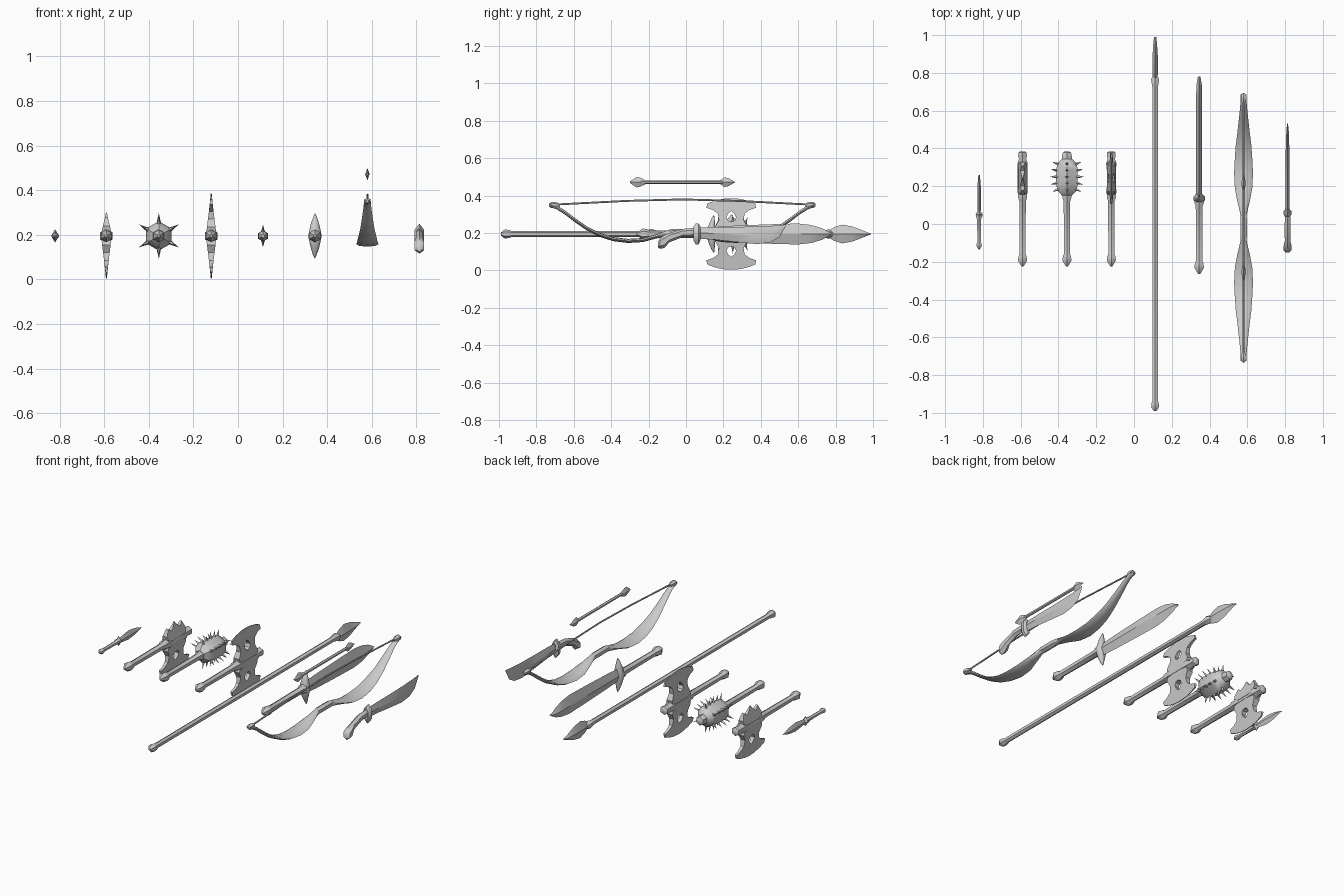
import bpy
import bmesh
from math import cos, sin, pi, radians
from mathutils import Vector, Matrix

cube = bpy.data.objects.get("Cube")
if cube:
    bpy.data.objects.remove(cube, do_unlink=True)

GREY = (0.6, 0.6, 0.6, 1)
steel = bpy.data.materials.new("plain_grey")
steel.use_nodes = True
steel.diffuse_color = GREY
steel.node_tree.nodes["Principled BSDF"].inputs["Base Color"].default_value = GREY
AXIS = 0.195  # common height of the shafts


def finish(name, bm, angle=40):
    """Turn a bmesh into a named, shaded object."""
    bmesh.ops.recalc_face_normals(bm, faces=bm.faces[:])
    mesh = bpy.data.meshes.new(name)
    bm.to_mesh(mesh)
    bm.free()
    obj = bpy.data.objects.new(name, mesh)
    bpy.context.collection.objects.link(obj)
    mesh.materials.append(steel)
    bpy.ops.object.select_all(action="DESELECT")
    obj.select_set(True)
    bpy.context.view_layer.objects.active = obj
    bpy.ops.object.shade_smooth_by_angle(angle=radians(angle))
    return obj


def loft(name, x, stations, sides=6, angle=40):
    """Skin along y through sections (y, low z, high z, half width in x)."""
    bm = bmesh.new()
    rings = []
    for y, low, high, half in stations:
        mid, tall = (low + high) / 2, (high - low) / 2
        turns = [pi / 2 + 2 * pi * i / sides for i in range(sides)]
        rings.append([bm.verts.new((x + half * cos(a), y, mid + tall * sin(a)))
                      for a in turns])
    for a, b in zip(rings, rings[1:]):
        for i in range(sides):
            j = (i + 1) % sides
            bm.faces.new((a[i], a[j], b[j], b[i]))
    bm.faces.new(rings[0])
    bm.faces.new(rings[-1])
    return finish(name, bm, angle)


def spindle(name, x, profile, z=AXIS, sides=6):
    """Straight round part from (y, radius) pairs."""
    return loft(name, x, [(y, z - r, z + r, r) for y, r in profile], sides)


def blade(name, x, profile, thick, z=AXIS):
    """Symmetric diamond-section blade from (y, half height) pairs."""
    widest = max(h for _, h in profile)
    return loft(name, x, [(y, z - h, z + h, thick * min(1, 0.4 + h / widest))
                          for y, h in profile], 4, 25)


def grip(name, x, start, end, r):
    """Shaft with a pointed pommel at the start and a flared collar at the end."""
    spindle(name, x, [(start, r * 0.3), (start + r * 1.6, r * 1.4),
                      (start + r * 2.6, r * 1.25), (start + r * 3.4, r * 0.9),
                      (end - r * 2.2, r), (end - r * 1.2, r * 1.4),
                      (end, r * 1.25)])


def plate(name, x, loops, centre_y, sign, reach, root):
    """Wedge plate in the yz plane; first loop is the rim, others are holes."""
    bm = bmesh.new()
    edges = []
    for loop in loops:
        verts = []
        for dy, dz in loop:
            half = max(0.002, root * (1 - dz / reach))
            verts.append(bm.verts.new((half, centre_y + dy, AXIS + sign * dz)))
        for a, b in zip(verts, verts[1:] + verts[:1]):
            edges.append(bm.edges.new((a, b)))
    bmesh.ops.triangle_fill(bm, edges=edges, use_beauty=True)
    grown = bmesh.ops.extrude_face_region(bm, geom=bm.faces[:])
    for v in grown["geom"]:
        if isinstance(v, bmesh.types.BMVert):
            v.co.x = -v.co.x
    bmesh.ops.translate(bm, verts=bm.verts[:], vec=(x, 0, 0))
    finish(name, bm, 30)


def mirrored(half):
    """Close a half outline across its own middle line."""
    return half + [(-dy, dz) for dy, dz in reversed(half) if dy > 0]


# Shared axe shapes, measured from the shaft
HEAD_Y = 0.242
AXE_RIM = mirrored([(0.075, 0), (0.085, 0.04), (0.066, 0.075), (0.072, 0.11),
                    (0.1, 0.13), (0.133, 0.14), (0.128, 0.163),
                    (0.09, 0.178), (0.045, 0.188), (0, 0.191)])
AXE_HOLE = mirrored([(0, 0.065), (0.018, 0.072), (0.026, 0.09),
                     (0.016, 0.11), (0, 0.122)])
POLL_RIM = mirrored([(0.075, 0), (0.085, 0.045), (0.065, 0.085), (0.04, 0.065),
                     (0.02, 0.08), (0, 0.105)])


def axe_shaft(name, x):
    grip(name + "_handle", x, -0.225, 0.165, 0.02)
    spindle(name + "_socket", x, [(0.15, 0.024), (0.17, 0.032), (0.2, 0.027),
                                  (0.28, 0.027), (0.32, 0.032), (0.345, 0.022),
                                  (0.36, 0.027), (0.378, 0.025), (0.385, 0.014)])


# Dagger
grip("dagger_handle", -0.82, -0.135, 0.05, 0.012)
blade("dagger_guard", -0.82, [(0.035, 0.015), (0.05, 0.03), (0.062, 0.012)], 0.018)
blade("dagger_blade", -0.82, [(0.05, 0.014), (0.09, 0.02), (0.14, 0.027),
                              (0.2, 0.02), (0.26, 0.001)], 0.009)

# Single-bit axe
axe_shaft("single_axe", -0.59)
plate("single_axe_bit", -0.59, [AXE_RIM, AXE_HOLE], HEAD_Y, -1, 0.195, 0.024)
plate("single_axe_poll", -0.59, [POLL_RIM], HEAD_Y, 1, 0.11, 0.026)

# Double-bit axe
axe_shaft("double_axe", -0.12)
for side, sign in (("upper", 1), ("lower", -1)):
    plate("double_axe_bit_" + side, -0.12, [AXE_RIM, AXE_HOLE], HEAD_Y,
          sign, 0.195, 0.024)

# Spiked mace
MACE_X = -0.355
grip("mace_handle", MACE_X, -0.225, 0.165, 0.02)
spindle("mace_head", MACE_X, [(0.15, 0.03), (0.175, 0.056), (0.21, 0.066),
                              (0.29, 0.066), (0.325, 0.056), (0.345, 0.03),
                              (0.36, 0.03), (0.378, 0.025), (0.385, 0.012)])
bm = bmesh.new()
for row in range(5):
    lean = (row - 2) / 2
    for k in range(6):
        a = pi / 6 + k * pi / 3
        out = Vector((cos(a), lean * 0.35, sin(a))).normalized()
        base = Vector((MACE_X, 0.25 + lean * 0.07, AXIS))
        base += Vector((cos(a), 0, sin(a))) * (0.076 - 0.012 * abs(lean))
        spin = Vector((0, 0, 1)).rotation_difference(out).to_matrix().to_4x4()
        bmesh.ops.create_cone(bm, segments=4, radius1=0.012, radius2=0, depth=0.055,
                              matrix=Matrix.Translation(base) @ spin)
finish("mace_spikes", bm, 25)

# Spear
spindle("spear_shaft", 0.112, [(-0.99, 0.008), (-0.97, 0.024), (-0.95, 0.022),
                               (-0.93, 0.016), (0.72, 0.016), (0.765, 0.025),
                               (0.785, 0.014)])
blade("spear_head", 0.112, [(0.76, 0.016), (0.79, 0.036), (0.835, 0.05),
                            (0.89, 0.04), (0.95, 0.017), (0.99, 0.001)], 0.014)

# Broad sword
grip("sword_handle", 0.345, -0.265, 0.14, 0.021)
bm = bmesh.new()
bmesh.ops.create_icosphere(bm, subdivisions=2, radius=1)
for v in bm.verts:
    taper = 1 - 0.6 * abs(v.co.z)
    v.co = (0.345 + v.co.x * 0.032 * taper,
            0.135 + v.co.y * 0.028 * taper + 0.015 * v.co.z ** 2,
            AXIS + v.co.z * 0.103)
finish("sword_guard", bm)
blade("sword_blade", 0.345, [(0.13, 0.036), (0.25, 0.044), (0.45, 0.052),
                             (0.6, 0.056), (0.67, 0.048), (0.73, 0.03),
                             (0.78, 0.002)], 0.016)

# Bow: one limb as (distance from grip, centre z, half width), then mirrored
BOW_X, BOW_Y = 0.58, -0.02
LIMB = [(0.0, 0.205, 0.015), (0.07, 0.2, 0.016), (0.14, 0.182, 0.033),
        (0.21, 0.163, 0.046), (0.29, 0.158, 0.05), (0.37, 0.168, 0.046),
        (0.44, 0.19, 0.041), (0.51, 0.225, 0.032), (0.575, 0.27, 0.025),
        (0.63, 0.312, 0.019), (0.67, 0.337, 0.016), (0.705, 0.35, 0.016)]
stations = []
for sign in (-1, 1):
    part = LIMB[::-1] if sign < 0 else LIMB[1:]
    for d, z, half in part:
        thick = 0.011 + 0.007 * (d < 0.1)
        stations.append((BOW_Y + sign * d, z - thick, z + thick, half))
    spindle("bow_tip_" + ("front" if sign < 0 else "back"), BOW_X,
            [(BOW_Y + sign * d, r) for d, r in
             ((0.655, 0.007), (0.68, 0.017), (0.7, 0.017), (0.713, 0.006))], 0.35)
loft("bow_limbs", BOW_X, stations, 8, 60)
spindle("bow_grip", BOW_X, [(BOW_Y + d, r) for d, r in
                            ((-0.07, 0.015), (-0.05, 0.02), (0.05, 0.02),
                             (0.07, 0.015))], 0.203)
loft("bow_string", BOW_X, [(BOW_Y + d, z - 0.005, z + 0.005, 0.005) for d, z in
                           ((-0.69, 0.352), (-0.3, 0.372), (0, 0.38),
                            (0.3, 0.372), (0.69, 0.352))])

# Arrow
ARROW_Z = 0.472
spindle("arrow_shaft", BOW_X, [(-0.26, 0.009), (0.22, 0.009)], ARROW_Z)
blade("arrow_tail", BOW_X, [(-0.3, 0.004), (-0.265, 0.028), (-0.245, 0.024),
                            (-0.21, 0.008)], 0.01, ARROW_Z)
blade("arrow_head", BOW_X, [(0.18, 0.008), (0.205, 0.026), (0.225, 0.022),
                            (0.262, 0.001)], 0.01, ARROW_Z)

# Curved knife
KNIFE_X = 0.813
loft("knife_handle", KNIFE_X, [(-0.15, 0.125, 0.15, 0.012), (-0.14, 0.116, 0.172, 0.024),
                               (-0.115, 0.12, 0.19, 0.024), (-0.09, 0.15, 0.2, 0.017),
                               (-0.02, 0.178, 0.222, 0.018), (0.05, 0.18, 0.228, 0.016)])
loft("knife_guard", KNIFE_X, [(0.04, 0.16, 0.235, 0.017), (0.052, 0.14, 0.25, 0.025),
                              (0.068, 0.14, 0.25, 0.025), (0.078, 0.165, 0.235, 0.012)])
loft("knife_blade", KNIFE_X, [(0.065, 0.17, 0.23, 0.01), (0.15, 0.165, 0.232, 0.011),
                              (0.27, 0.152, 0.233, 0.011), (0.38, 0.141, 0.235, 0.01),
                              (0.45, 0.15, 0.238, 0.008), (0.5, 0.178, 0.242, 0.006),
                              (0.533, 0.236, 0.246, 0.002)], 4, 25)
